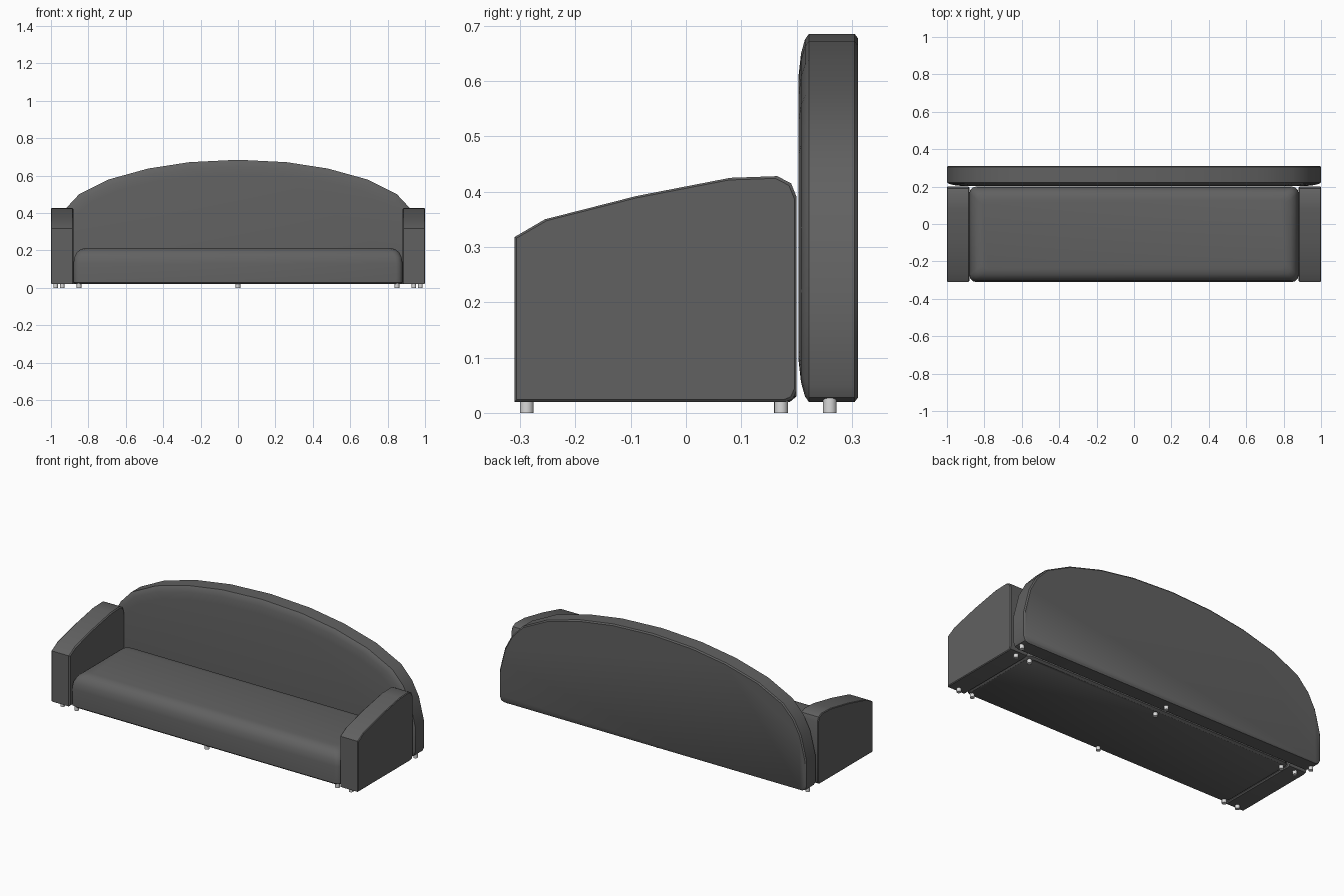
import bpy, bmesh, math

cube = bpy.data.objects.get("Cube")
if cube:
    bpy.data.objects.remove(cube, do_unlink=True)


def material(name, rgb, rough):
    m = bpy.data.materials.new(name)
    m.use_nodes = True
    m.diffuse_color = (*rgb, 1)
    bsdf = m.node_tree.nodes["Principled BSDF"]
    bsdf.inputs["Base Color"].default_value = (*rgb, 1)
    bsdf.inputs["Roughness"].default_value = rough
    return m


fabric = material("charcoal_fabric", (0.12, 0.12, 0.12), 0.8)
metal = material("pale_metal", (0.7, 0.7, 0.7), 0.5)


def loft(name, outline, levels, place):
    """Skin copies of an outline stacked at (depth, inset) levels."""
    us, vs = zip(*outline)
    cu, cv = (min(us) + max(us)) / 2, (min(vs) + max(vs)) / 2
    hu, hv = max(us) - cu, max(vs) - cv
    bm = bmesh.new()
    rings = []
    for w, inset in levels:
        rings.append([bm.verts.new(place(cu + (u - cu) * (1 - inset / hu),
                                         cv + (v - cv) * (1 - inset / hv), w))
                      for u, v in outline])
    n = len(outline)
    for a, b in zip(rings, rings[1:]):
        for i in range(n):
            j = (i + 1) % n
            bm.faces.new((a[i], a[j], b[j], b[i]))
    bm.faces.new(rings[0])
    bm.faces.new(rings[-1])
    bmesh.ops.recalc_face_normals(bm, faces=bm.faces)
    mesh = bpy.data.meshes.new(name)
    bm.to_mesh(mesh)
    bm.free()
    mesh.materials.append(fabric)
    ob = bpy.data.objects.new(name, mesh)
    bpy.context.collection.objects.link(ob)
    bpy.ops.object.select_all(action="DESELECT")
    ob.select_set(True)
    bpy.context.view_layer.objects.active = ob
    bpy.ops.object.shade_smooth_by_angle(angle=math.radians(32))
    return ob


# Arched backrest with a domed front edge
half = [(0.97, 0.02), (0.99, 0.028), (1, 0.05), (1, 0.2), (0.965, 0.34),
        (0.92, 0.425), (0.85, 0.5), (0.69, 0.58), (0.48, 0.638), (0.26, 0.672)]
arch = half + [(0, 0.685)] + [(-x, z) for x, z in reversed(half)]
loft("backrest", arch,
     [(0.311, 0.008), (0.305, 0), (0.222, 0), (0.215, 0.01),
      (0.208, 0.035), (0.203, 0.08)],
     lambda u, v, w: (u, w, v))

# Sloping arms
side = [(-0.31, 0.02), (-0.31, 0.318), (-0.255, 0.35), (-0.09, 0.392),
        (0.08, 0.425), (0.165, 0.428), (0.19, 0.415), (0.2, 0.39),
        (0.2, 0.04), (0.193, 0.025), (0.18, 0.02)]
for label, s in (("left", 1), ("right", -1)):
    loft(label + "_arm", side,
         [(0.88, 0.006), (0.886, 0), (0.996, 0), (1, 0.004)],
         lambda u, v, w: (s * w, u, v))

# Seat cushion: rounded rectangle with a soft top edge
r = 0.035
plan = []
for k, (sx, sy) in enumerate(((1, 1), (-1, 1), (-1, -1), (1, -1))):
    for step in range(4):
        a = math.radians(90 * k + 30 * step)
        plan.append((sx * (0.88 - r) + r * math.cos(a),
                     -0.055 + sy * (0.255 - r) + r * math.sin(a)))
loft("seat", plan,
     [(0.02, 0.012), (0.03, 0), (0.13, 0), (0.165, 0.006),
      (0.192, 0.02), (0.208, 0.042), (0.214, 0.07)],
     lambda u, v, w: (u, v, w))


# Small round feet
def foot(name, x, y):
    bpy.ops.mesh.primitive_cylinder_add(vertices=16, radius=0.0125, depth=0.03,
                                        location=(x, y, 0.015))
    ob = bpy.context.object
    ob.name = name
    ob.data.materials.append(metal)
    bpy.ops.object.shade_smooth_by_angle(angle=math.radians(32))


for y in (-0.288, 0.172):
    for x in (-0.85, 0, 0.85):
        foot("seat_foot", x, y)
    for x in (-0.94, 0.94):
        foot("arm_foot", x, y)
for x in (-0.975, 0, 0.975):
    foot("backrest_foot", x, 0.26)
